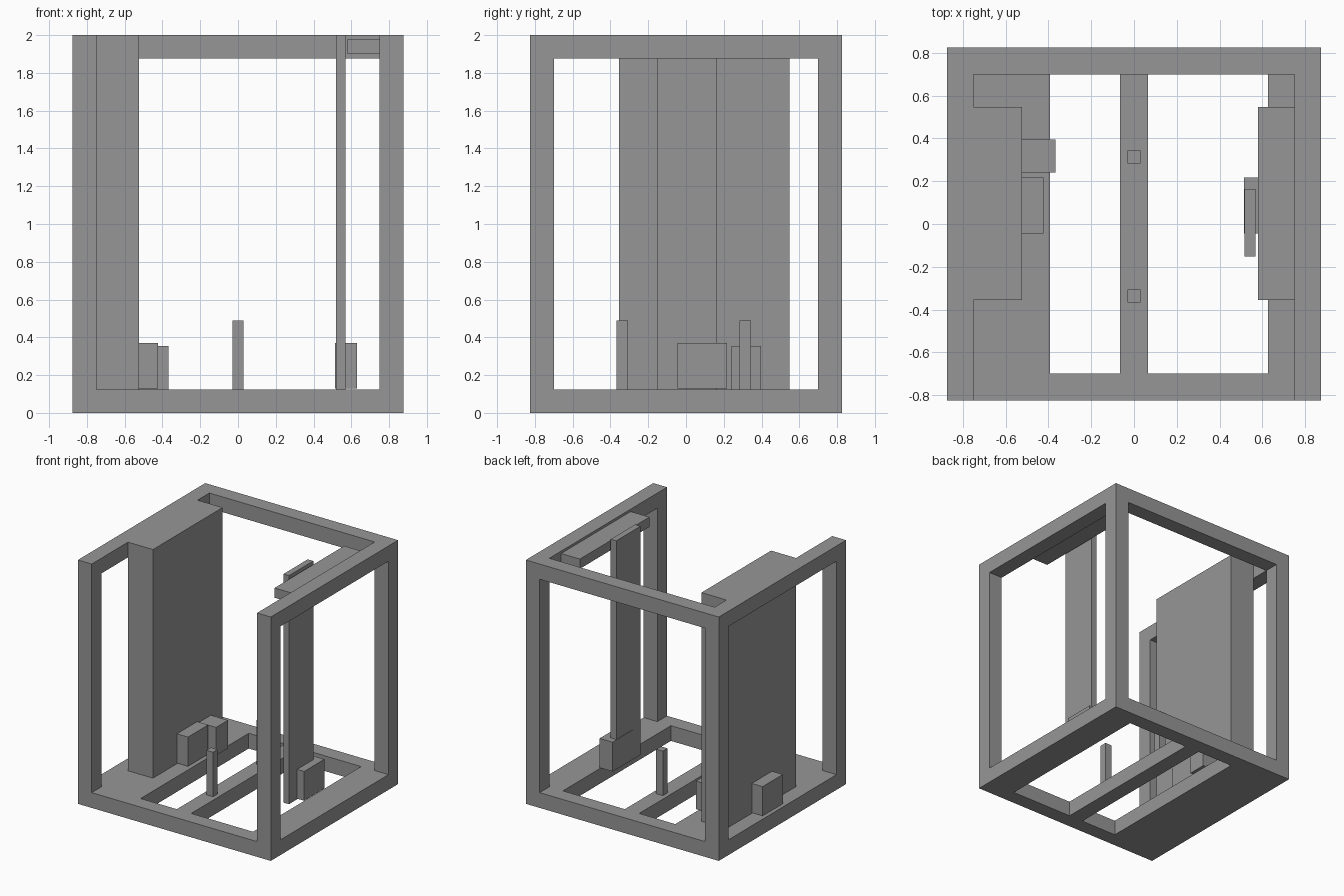
import bpy
import bmesh
from mathutils import Vector

cube = bpy.data.objects.get("Cube")
if cube:
    bpy.data.objects.remove(cube, do_unlink=True)

grey = bpy.data.materials.new("mid_grey")
grey.use_nodes = True
grey.diffuse_color = (0.305, 0.305, 0.305, 1)
grey.node_tree.nodes["Principled BSDF"].inputs["Base Color"].default_value = (0.305, 0.305, 0.305, 1)


def box(name, x, y, z):
    """Box spanning the given (low, high) ranges."""
    low, high = (Vector(corner) for corner in zip(x, y, z))
    bm = bmesh.new()
    bmesh.ops.create_cube(bm, size=1)
    bmesh.ops.scale(bm, vec=high - low, verts=bm.verts)
    mesh = bpy.data.meshes.new(name)
    bm.to_mesh(mesh)
    bm.free()
    mesh.materials.append(grey)
    obj = bpy.data.objects.new(name, mesh)
    obj.location = (low + high) / 2
    bpy.context.collection.objects.link(obj)
    return obj


W, D, H, T = 0.875, 0.825, 2.0, 0.125   # half width, half depth, height, beam
inner_x, inner_y, under_top = W - T, D - T, H - T

# Floor: front and back beams joined by three lengthwise members
for name, y in (("floor_front", (-D, -inner_y)), ("floor_back", (inner_y, D))):
    box(name, (-W, W), y, (0, T))
for name, x in (("floor_right_platform", (-W, -0.393)),
                ("floor_centre_beam", (-0.065, 0.065)),
                ("floor_left_platform", (0.627, W))):
    box(name, x, (-inner_y, inner_y), (0, T))

# Corner posts and top side beams
for side, x in (("right", (-W, -inner_x)), ("left", (inner_x, W))):
    for end, y in (("front", (-D, -inner_y)), ("back", (inner_y, D))):
        box(f"{end}_{side}_post", x, y, (T, under_top))
    box(f"top_{side}_beam", x, (-D, D), (under_top, H))
box("top_back_beam", (-inner_x, inner_x), (inner_y, D), (under_top, H))

# Tall cabinet and the opposite overhead panel
unit_y = (-0.355, 0.547)
box("cabinet", (-inner_x, -0.523), unit_y, (T, H))
box("overhead_panel", (0.58, inner_x), unit_y, (1.90, 1.98))

# Upright slab
box("upright_slab", (0.518, 0.568), (-0.151, 0.164), (T, H))

# Matching low boxes beside the cabinet and slab
low_y, low_z = (-0.044, 0.218), (0.13, 0.37)
box("cabinet_inner_box", (-0.523, -0.423), low_y, low_z)
box("cabinet_outer_box", (-0.848, -inner_x), low_y, low_z)
box("slab_box", (0.514, 0.631), low_y, low_z)
box("small_box", (-0.523, -0.368), (0.241, 0.396), (T, 0.355))

# Short stakes on the centre beam
for name, y in (("front_stake", -0.337), ("back_stake", 0.313)):
    box(name, (-0.03, 0.03), (y - 0.03, y + 0.03), (T, 0.49))
